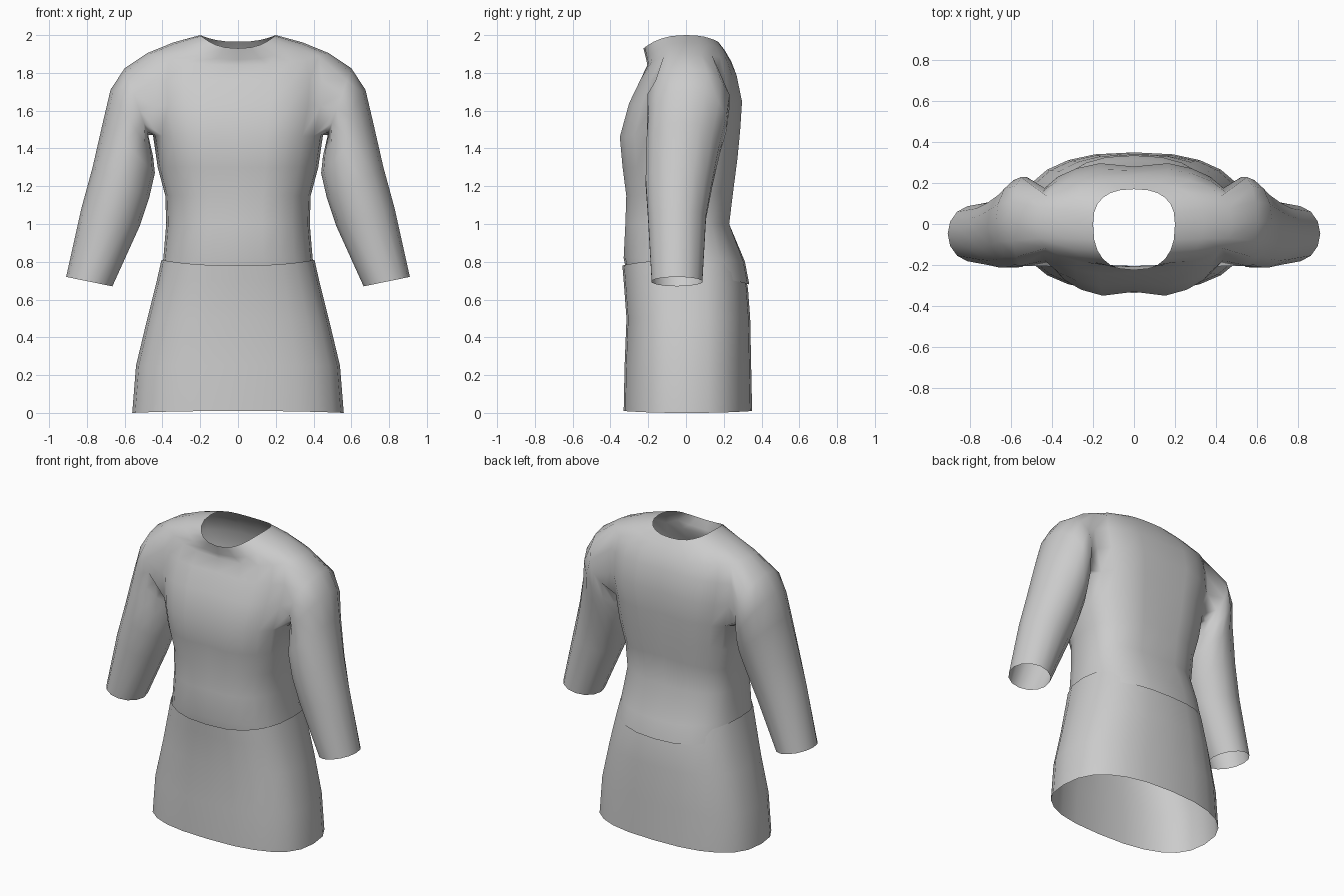
import bpy, bmesh
from math import sin, cos, pi, copysign

cube = bpy.data.objects.get("Cube")
if cube:
    bpy.data.objects.remove(cube, do_unlink=True)

cloth = bpy.data.materials.new("grey cloth")
cloth.use_nodes = True
grey = (0.6, 0.6, 0.6, 1)
cloth.diffuse_color = grey
cloth.node_tree.nodes["Principled BSDF"].inputs["Base Color"].default_value = grey

SEG = 24
CUFF = 14


def body_ring(bm, a, front, back, zf, zs, zb, groove=0.0):
    """Rounded ring; height differs at the front, sides and back."""
    ring = []
    for k in range(SEG):
        t = 2 * pi * k / SEG
        c, s = cos(t), sin(t)
        x = a * copysign(abs(c) ** 0.8, c)
        depth = back if s > 0 else -front
        mid = k in (SEG // 4, 3 * SEG // 4)
        y = depth * copysign(abs(s) ** 0.8, s) * (1 - groove * mid)
        z = zs + ((zb if s > 0 else zf) - zs) * s * s
        ring.append(bm.verts.new((x, y, z)))
    return ring


def bridge(bm, lower, upper, skip=()):
    n = len(lower)
    for k in range(n):
        if k not in skip:
            j = (k + 1) % n
            bm.faces.new((lower[k], lower[j], upper[j], upper[k]))


def finish(bm, name):
    bmesh.ops.recalc_face_normals(bm, faces=bm.faces)
    mesh = bpy.data.meshes.new(name)
    bm.to_mesh(mesh)
    bm.free()
    mesh.materials.append(cloth)
    for p in mesh.polygons:
        p.use_smooth = True
    obj = bpy.data.objects.new(name, mesh)
    bpy.context.collection.objects.link(obj)


# Skirt: half width, front y, back y, then front, side and back heights
bm = bmesh.new()
skirt = [body_ring(bm, *r) for r in (
    (.56, -.33, .35, 0.01, 0, 0.01), (.54, -.325, .345, .25, .25, .25),
    (.48, -.315, .34, .5, .5, .5), (.43, -.33, .328, .7, .7, .66),
    (.405, -.337, .31, .78, .81, .74))]
for low, high in zip(skirt, skirt[1:]):
    bridge(bm, low, high)
finish(bm, "skirt")

# Shirt body from hem to neckline
bm = bmesh.new()
body = [body_ring(bm, *r) for r in (
    (.41, -.31, .335, .72, .72, .68), (.395, -.33, .312, .82, .82, .8),
    (.38, -.33, .235, 1, 1, 1, .04), (.385, -.325, .26, 1.15, 1.15, 1.2, .06),
    (.425, -.345, .28, 1.3, 1.3, 1.35, .07), (.45, -.36, .295, 1.46, 1.47, 1.5, .08),
    (.49, -.31, .305, 1.64, 1.62, 1.65, .08), (.50, -.25, .275, 1.76, 1.76, 1.79, .05),
    (.48, -.205, .24, 1.84, 1.905, 1.86), (.34, -.21, .205, 1.87, 1.962, 1.92),
    (.20, -.225, .17, 1.93, 2, 1.965))]
ARM_LOW, ARM_HIGH = 5, 8
right_cols = (-2, -1, 0, 1, 2)
openings = {SEG - 2, SEG - 1, 0, 1, 10, 11, 12, 13}
for i in range(len(body) - 1):
    hole = openings if ARM_LOW <= i < ARM_HIGH else ()
    bridge(bm, body[i], body[i + 1], hole)

# Sleeves grow from the armholes: outer x, z; inner x, z; front y, back y
sleeve = ((.60, 1.825, .475, 1.47, -.21, .235), (.675, 1.71, .45, 1.36, -.205, .22),
          (.715, 1.54, .44, 1.27, -.215, .185), (.77, 1.3, .47, 1.14, -.218, .145),
          (.83, 1.08, .52, .99, -.205, .11), (.91, .72, .665, .67, -.185, .09))
for side in (1, -1):
    cols = [c if side > 0 else SEG // 2 - c for c in right_cols]
    rows = range(ARM_LOW + 1, ARM_HIGH)
    last = ([body[ARM_HIGH][c] for c in cols]
            + [body[r][cols[-1]] for r in reversed(rows)]
            + [body[ARM_LOW][c] for c in reversed(cols)]
            + [body[r][cols[0]] for r in rows])
    for ox, oz, ix, iz, yf, yb in sleeve:
        ring = []
        for j in range(CUFF):
            t = 2 * pi * (j - 2) / CUFF
            c, s = cos(t) / 2, sin(t) / 2
            ring.append(bm.verts.new((side * ((ox + ix) / 2 + (ox - ix) * c),
                                      (yf + yb) / 2 + (yb - yf) * s,
                                      (oz + iz) / 2 + (oz - iz) * c)))
        bridge(bm, last, ring)
        last = ring
finish(bm, "shirt_with_sleeves")
